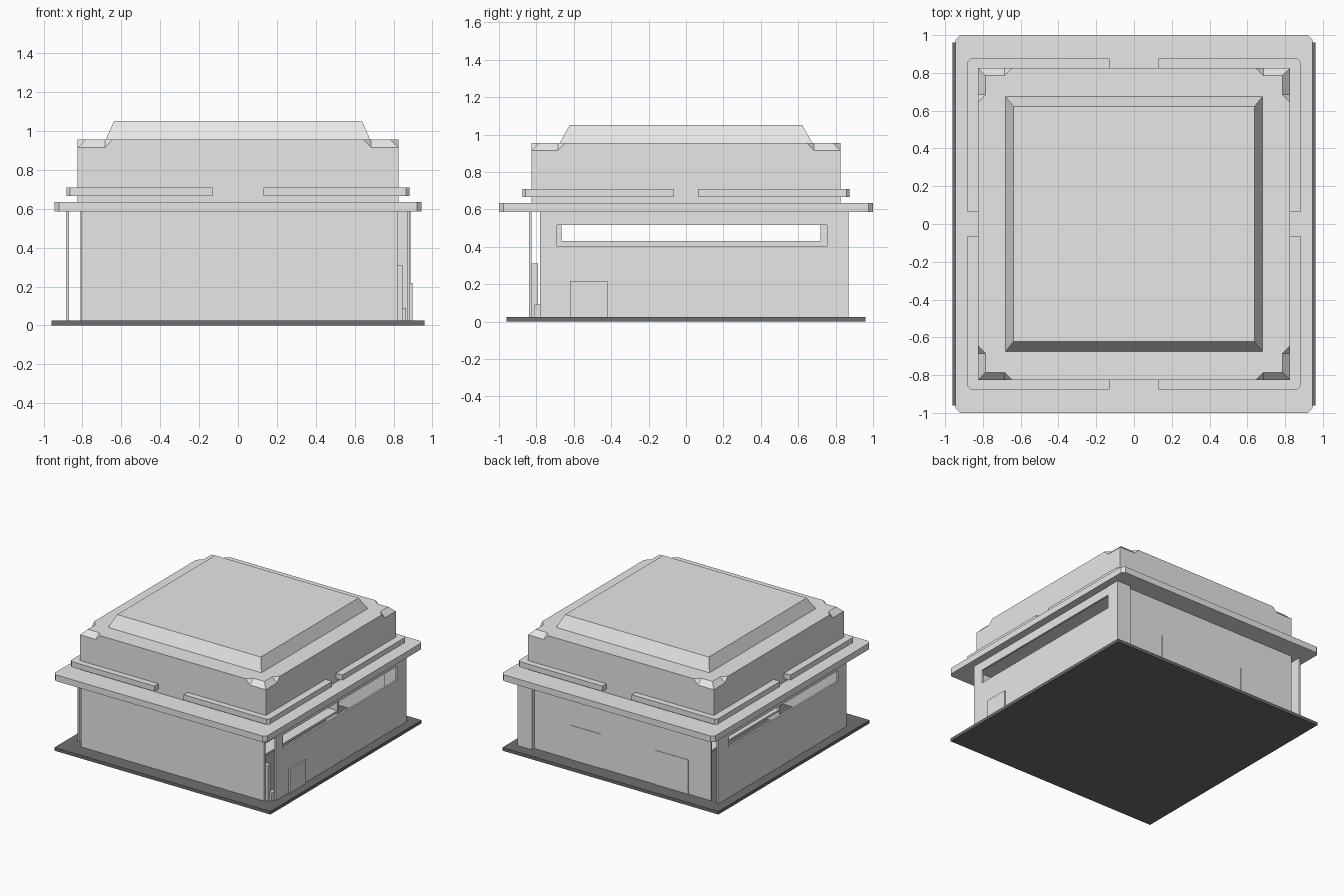
import bpy, bmesh

if "Cube" in bpy.data.objects:
    bpy.data.objects.remove(bpy.data.objects["Cube"])


def material(name, c):
    m = bpy.data.materials.new(name)
    m.diffuse_color = (*c, 1)
    m.use_nodes = True
    m.node_tree.nodes["Principled BSDF"].inputs["Base Color"].default_value = m.diffuse_color
    return m


GREY = material("light_grey", (0.8, 0.8, 0.8))
DARK = material("dark_grey", (0.16, 0.155, 0.16))


def finish(name, bm, mat=GREY):
    bmesh.ops.recalc_face_normals(bm, faces=bm.faces[:])
    me = bpy.data.meshes.new(name)
    bm.to_mesh(me)
    bm.free()
    me.materials.append(mat)
    ob = bpy.data.objects.new(name, me)
    bpy.context.collection.objects.link(ob)
    return ob


def prism(name, outline, z0, z1, mat=GREY):
    bm = bmesh.new()
    f = bm.faces.new([bm.verts.new((x, y, z0)) for x, y in outline])
    g = bmesh.ops.extrude_face_region(bm, geom=[f])["geom"]
    bmesh.ops.translate(bm, vec=(0, 0, z1 - z0),
                        verts=[v for v in g if isinstance(v, bmesh.types.BMVert)])
    return finish(name, bm, mat)


def box(name, x0, x1, y0, y1, z0, z1, mat=GREY):
    return prism(name, [(x0, y0), (x1, y0), (x1, y1), (x0, y1)], z0, z1, mat)


def window_wall(name, x0, x1, outer, hole):
    """Wall in the yz plane with a rectangular opening; rects are y0, y1, z0, z1."""
    bm = bmesh.new()
    rings = []
    for x in (x0, x1):
        for a, b, c, d in (outer, hole):
            rings.append([bm.verts.new((x, *p)) for p in ((a, c), (b, c), (b, d), (a, d))])
    o0, h0, o1, h1 = rings
    for p, q in ((o0, h0), (o1, h1), (o0, o1), (h0, h1)):
        for i in range(4):
            j = (i + 1) % 4
            bm.faces.new((p[i], p[j], q[j], q[i]))
    return finish(name, bm)


# Base plate and overhanging slab with clipped corners
box("base_plate", -0.96, 0.96, -0.96, 0.96, 0, 0.025, DARK)
sx, sy, c = 0.945, 1.0, 0.025
prism("roof_slab", [(-sx + c, -sy), (sx - c, -sy), (sx, -sy + c), (sx, sy - c),
                    (sx - c, sy), (-sx + c, sy), (-sx, sy - c), (-sx, -sy + c)], 0.585, 0.635)

# Thin outer walls with open corners
Z0, Z1 = 0.025, 0.585
box("front_wall", -0.805, 0.82, -0.84, -0.825, Z0, Z1)
box("back_wall", -0.81, 0.80, 0.825, 0.84, Z0, Z1)
window_wall("right_wall", 0.87, 0.885, (-0.78, 0.80, Z0, Z1), (-0.69, 0.755, 0.405, 0.515))
window_wall("left_wall", -0.885, -0.87, (-0.775, 0.855, Z0, Z1), (-0.665, 0.72, 0.43, 0.515))
box("corner_column", 0.76, 0.888, 0.765, 0.868, Z0, Z1)

# Doors
box("right_door", 0.885, 0.897, -0.62, -0.42, Z0, 0.217)
for i, (a, b) in enumerate(((0.17, 0.435), (-0.61, -0.32))):
    box(f"back_door_{i}", a, b, 0.84, 0.844, Z0, 0.30)

# Low interior furniture
box("front_counter", 0.60, 0.845, -0.825, -0.79, Z0, 0.31)
box("counter_step", 0.60, 0.865, -0.81, -0.76, Z0, 0.09)
for i in range(3):
    x = -0.45 + 0.4 * i
    for z in (0.12, 0.22, 0.32):
        box(f"shelf_{i}", x, x + 0.15, -0.55, 0.55, z, z + 0.015)
    for y in (-0.56, 0.55):
        box(f"shelf_end_{i}", x, x + 0.15, y, y + 0.015, Z0, 0.35)

# L-shaped ledge pieces with gaps in the middle of each side
for i, (u, v) in enumerate(((1, 1), (-1, 1), (-1, -1), (1, -1))):
    L = [(0.13, 0.82), (0.13, 0.875), (0.865, 0.875), (0.883, 0.857),
         (0.883, 0.065), (0.82, 0.065), (0.82, 0.82)]
    prism(f"ledge_{i}", [(u * x, v * y) for x, y in L], 0.665, 0.708)

# Upper block: top edges chamfered only near the corners
H, HT, LOW, IN = 0.825, 0.955, 0.915, 0.04
bm = bmesh.new()
corners = []
for u, v in ((1, 1), (-1, 1), (-1, -1), (1, -1)):
    def mk(x, y, z):
        return bm.verts.new((u * x, v * y, z))
    k = dict(a=mk(0.645, H, HT), b=mk(0.685, H - IN, HT), c=mk(0.685, H, LOW),
             d=mk(H - IN, H - IN, HT), e=mk(H, H, LOW), g=mk(H, H, 0.635),
             a2=mk(H, 0.645, HT), b2=mk(H - IN, 0.685, HT), c2=mk(H, 0.685, LOW))
    for f in ("abc", "cbde", ("a2", "b2", "c2"), ("c2", "b2", "d", "e")):
        bm.faces.new([k[n] for n in f])
    corners.append(k)
top = []
for i, k in enumerate(corners):
    order = ("a2", "b2", "d", "b", "a") if i % 2 == 0 else ("a", "b", "d", "b2", "a2")
    top += [k[n] for n in order]
    n = corners[(i + 1) % 4]
    s = "" if i % 2 == 0 else "2"
    bm.faces.new([k["g"], k["e"], k["c" + s], k["a" + s],
                  n["a" + s], n["c" + s], n["e"], n["g"]])
bm.faces.new(top)
bm.faces.new([k["g"] for k in corners])
finish("upper_block", bm)

# Raised roof cap with sloping sides
bm = bmesh.new()
rings = [[bm.verts.new((u * x, v * y, z)) for u, v in ((1, 1), (-1, 1), (-1, -1), (1, -1))]
         for x, y, z in ((0.683, 0.678, 0.95), (0.638, 0.622, 1.05))]
for r in rings:
    bm.faces.new(r)
for i in range(4):
    j = (i + 1) % 4
    bm.faces.new((rings[0][i], rings[0][j], rings[1][j], rings[1][i]))
finish("roof_cap", bm)
